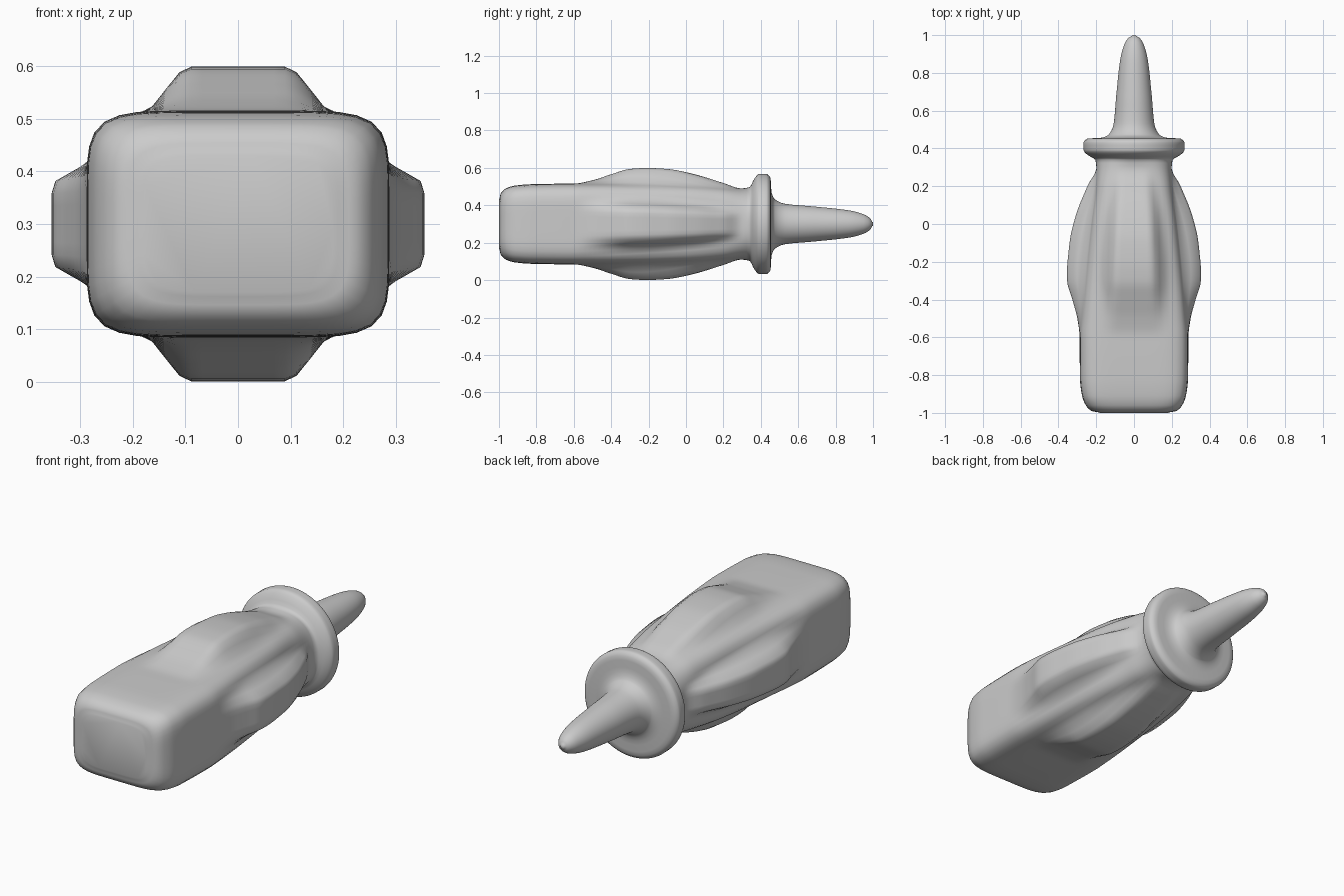
import bpy, bmesh, math

cube = bpy.data.objects.get("Cube")
if cube:
    bpy.data.objects.remove(cube, do_unlink=True)

SIDES = 72
MID_Z = 0.3

# Stations along the body: y, half width, half height, squareness of the section
BODY = [
    (-1.0, 0.18, 0.13, 5), (-0.99, 0.225, 0.165, 5), (-0.96, 0.255, 0.192, 5.5),
    (-0.91, 0.275, 0.206, 6), (-0.82, 0.286, 0.213, 6), (-0.6, 0.288, 0.216, 6),
    (-0.5, 0.28, 0.216, 6), (-0.25, 0.257, 0.215, 5.5), (0, 0.23, 0.209, 5),
    (0.2, 0.205, 0.197, 4), (0.29, 0.199, 0.19, 3), (0.34, 0.205, 0.197, 2.3),
    (0.365, 0.245, 0.242, 2), (0.39, 0.267, 0.267, 2), (0.43, 0.268, 0.268, 2),
    (0.452, 0.247, 0.247, 2), (0.457, 0.17, 0.17, 2), (0.475, 0.132, 0.132, 2),
    (0.53, 0.108, 0.108, 2), (0.68, 0.094, 0.094, 2), (0.87, 0.073, 0.073, 2),
    (0.95, 0.052, 0.052, 2), (0.985, 0.03, 0.03, 2), (1.0, 0.008, 0.008, 2),
]
# Grip pads: y, rise of top and bottom pads, rise of side pads, width factor
PADS = [
    (-0.6, 0, 0, 1), (-0.5, 0.018, 0.02, 1), (-0.4, 0.05, 0.055, 1),
    (-0.3, 0.079, 0.092, 1), (-0.2, 0.085, 0.1, 0.98), (-0.1, 0.082, 0.1, 0.93),
    (0.05, 0.058, 0.083, 0.83), (0.2, 0.022, 0.042, 0.68), (0.3, 0, 0, 0.6),
]


def smooth(t):
    t = min(max(t, 0), 1)
    return t * t * (3 - 2 * t)


def lookup(table, y):
    """Interpolate a station table with a monotone cubic."""
    if y <= table[0][0]:
        return table[0][1:]
    if y >= table[-1][0]:
        return table[-1][1:]
    i = max(k for k, row in enumerate(table) if row[0] <= y)
    p, q = table[i], table[i + 1]
    span = q[0] - p[0]
    t = (y - p[0]) / span

    def slope(k, c):
        if k in (0, len(table) - 1):
            return 0
        l, m, r = table[k - 1], table[k], table[k + 1]
        s, e = (m[c] - l[c]) / (m[0] - l[0]), (r[c] - m[c]) / (r[0] - m[0])
        return 2 * s * e / (s + e) if s * e > 0 else 0

    out = []
    for c in range(1, len(p)):
        bend = t * (1 - t) * span * ((1 - t) * slope(i, c) - t * slope(i + 1, c))
        out.append(p[c] + (q[c] - p[c]) * smooth(t) + bend)
    return out


def pad(offset, width):
    """Cross profile of a grip pad: flat crown with soft shoulders."""
    return smooth((1 - abs(offset) / width) / 0.5)


def section(y):
    a, b, n = lookup(BODY, y)
    rise_z, rise_x, width = lookup(PADS, y)
    ring = []
    for k in range(SIDES):
        ang = math.tau * (k + 0.5) / SIDES
        c, s = math.cos(ang), math.sin(ang)
        r = (abs(c / a) ** n + abs(s / b) ** n) ** (-1 / n)
        x, z = r * c, r * s
        if abs(s) / b > abs(c) / a:
            z += math.copysign(rise_z * pad(x, 0.185 * width), s)
        else:
            x += math.copysign(rise_x * pad(z, 0.14 * width), c)
        ring.append((x, y, z + MID_Z))
    return ring


# Stations, subdivided more where they lie far apart
ys = []
for p, q in zip(BODY, BODY[1:]):
    steps = max(3, math.ceil((q[0] - p[0]) / 0.025))
    ys += [p[0] + (q[0] - p[0]) * k / steps for k in range(steps)]
ys.append(BODY[-1][0])

# Handle, collar and tapered tip as one skin
bm = bmesh.new()
rings = [[bm.verts.new(v) for v in section(y)] for y in ys]
for lower, upper in zip(rings, rings[1:]):
    for k in range(SIDES):
        j = (k + 1) % SIDES
        bm.faces.new((lower[k], lower[j], upper[j], upper[k]))
bm.faces.new(rings[0])
bm.faces.new(rings[-1])
bmesh.ops.recalc_face_normals(bm, faces=bm.faces)
mesh = bpy.data.meshes.new("handle_with_tip")
bm.to_mesh(mesh)
bm.free()
tool = bpy.data.objects.new("handle_with_tip", mesh)
bpy.context.collection.objects.link(tool)

# Plain grey finish
grey = bpy.data.materials.new("light_grey")
grey.use_nodes = True
colour = (0.6, 0.6, 0.6, 1)
grey.diffuse_color = colour
grey.node_tree.nodes["Principled BSDF"].inputs["Base Color"].default_value = colour
mesh.materials.append(grey)

bpy.ops.object.select_all(action="DESELECT")
tool.select_set(True)
bpy.context.view_layer.objects.active = tool
bpy.ops.object.shade_smooth_by_angle(angle=math.radians(60))
